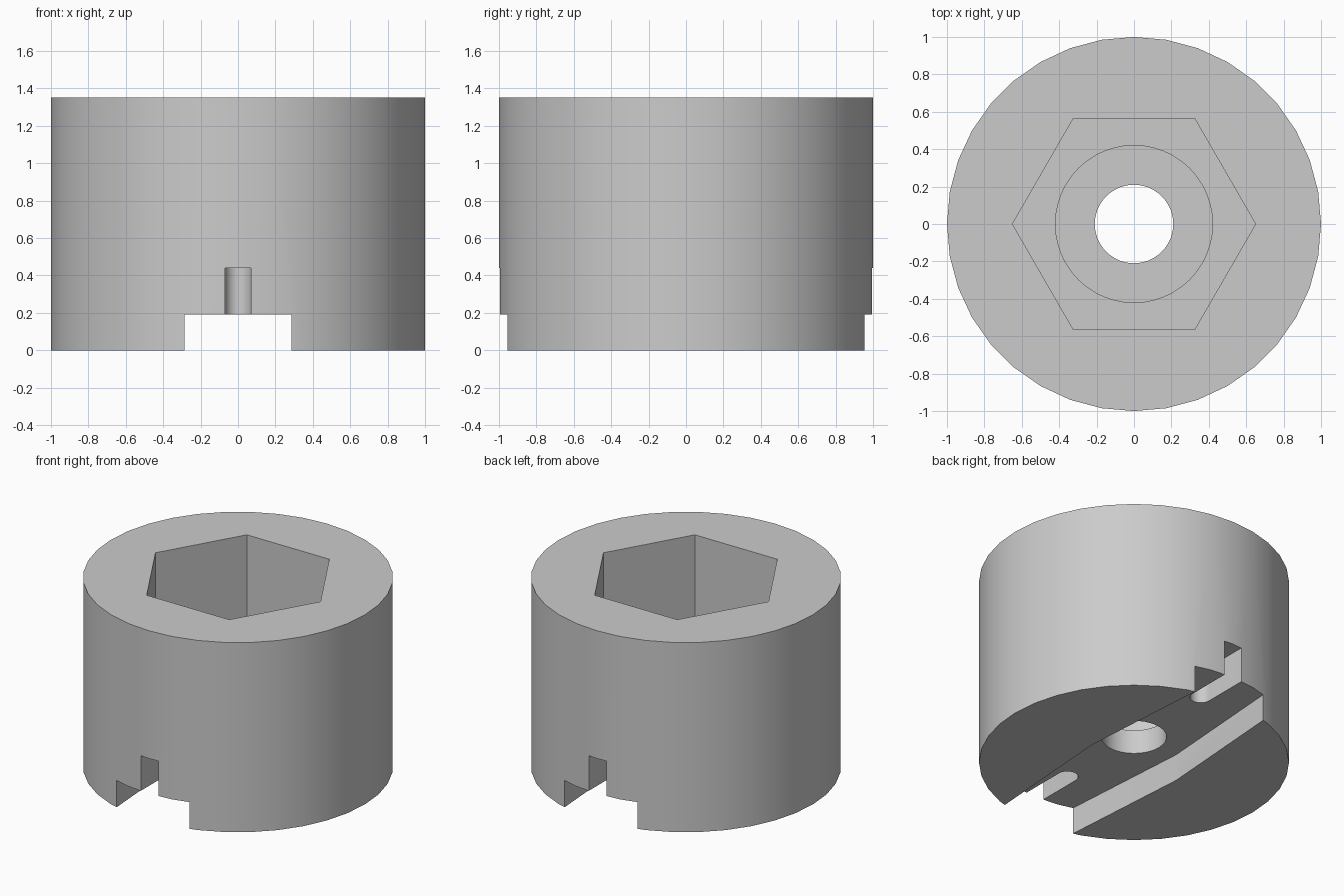
import bpy, bmesh, math

cube = bpy.data.objects.get("Cube")
if cube:
    bpy.data.objects.remove(cube, do_unlink=True)

metal = bpy.data.materials.new("light grey metal")
metal.use_nodes = True
GREY = (0.6, 0.6, 0.6, 1)
metal.diffuse_color = GREY
metal.node_tree.nodes["Principled BSDF"].inputs["Base Color"].default_value = GREY


def circle(radius, sides):
    return [(radius * math.cos(math.tau * i / sides), radius * math.sin(math.tau * i / sides))
            for i in range(sides)]


def prism(name, outline, bottom, top):
    """Extrude a flat outline between two heights."""
    bm = bmesh.new()
    face = bm.faces.new([bm.verts.new((x, y, bottom)) for x, y in outline])
    grown = bmesh.ops.extrude_face_region(bm, geom=[face])["geom"]
    for v in grown:
        if isinstance(v, bmesh.types.BMVert):
            v.co.z = top
    bmesh.ops.recalc_face_normals(bm, faces=bm.faces[:])
    mesh = bpy.data.meshes.new(name)
    bm.to_mesh(mesh)
    bm.free()
    mesh.materials.append(metal)
    obj = bpy.data.objects.new(name, mesh)
    bpy.context.collection.objects.link(obj)
    return obj


def cut(target, cutter):
    cutter.hide_render = True
    bpy.ops.object.select_all(action="DESELECT")
    bpy.context.view_layer.objects.active = target
    target.select_set(True)
    mod = target.modifiers.new("cut", "BOOLEAN")
    mod.operation = "DIFFERENCE"
    mod.solver = "EXACT"
    mod.object = cutter
    bpy.ops.object.modifier_apply(modifier=mod.name)
    bpy.data.objects.remove(cutter, do_unlink=True)


HEIGHT, ROOF = 1.35, 0.19
body = prism("socket_body", circle(1, 36), 0, HEIGHT)

# Hexagonal pocket, round seat and through hole
cut(body, prism("hex_cutter", circle(0.65, 6), 0.65, HEIGHT + 0.1))
cut(body, prism("seat_cutter", circle(0.42, 48), 0.36, HEIGHT))
cut(body, prism("hole_cutter", circle(0.21, 36), -0.1, HEIGHT))

# Channel across the underside, slightly wider in the middle
END, MID, REACH = 0.277, 0.355, 1.1
channel = [(END, -REACH), (MID, 0), (END, REACH), (-END, REACH), (-MID, 0), (-END, -REACH)]
cut(body, prism("channel_cutter", channel, -0.1, ROOF))

# Round-ended slots at the front and back
for side in (-1, 1):
    arc = [(0.07 * math.cos(math.pi * i / 16), side * (0.67 - 0.07 * math.sin(math.pi * i / 16)))
           for i in range(17)]
    slot = arc + [(-0.07, side * REACH), (0.07, side * REACH)]
    cut(body, prism("slot_cutter", slot, ROOF - 0.1, 0.44))

bpy.ops.object.select_all(action="DESELECT")
body.select_set(True)
bpy.context.view_layer.objects.active = body
bpy.ops.object.shade_smooth_by_angle(angle=math.radians(30))
